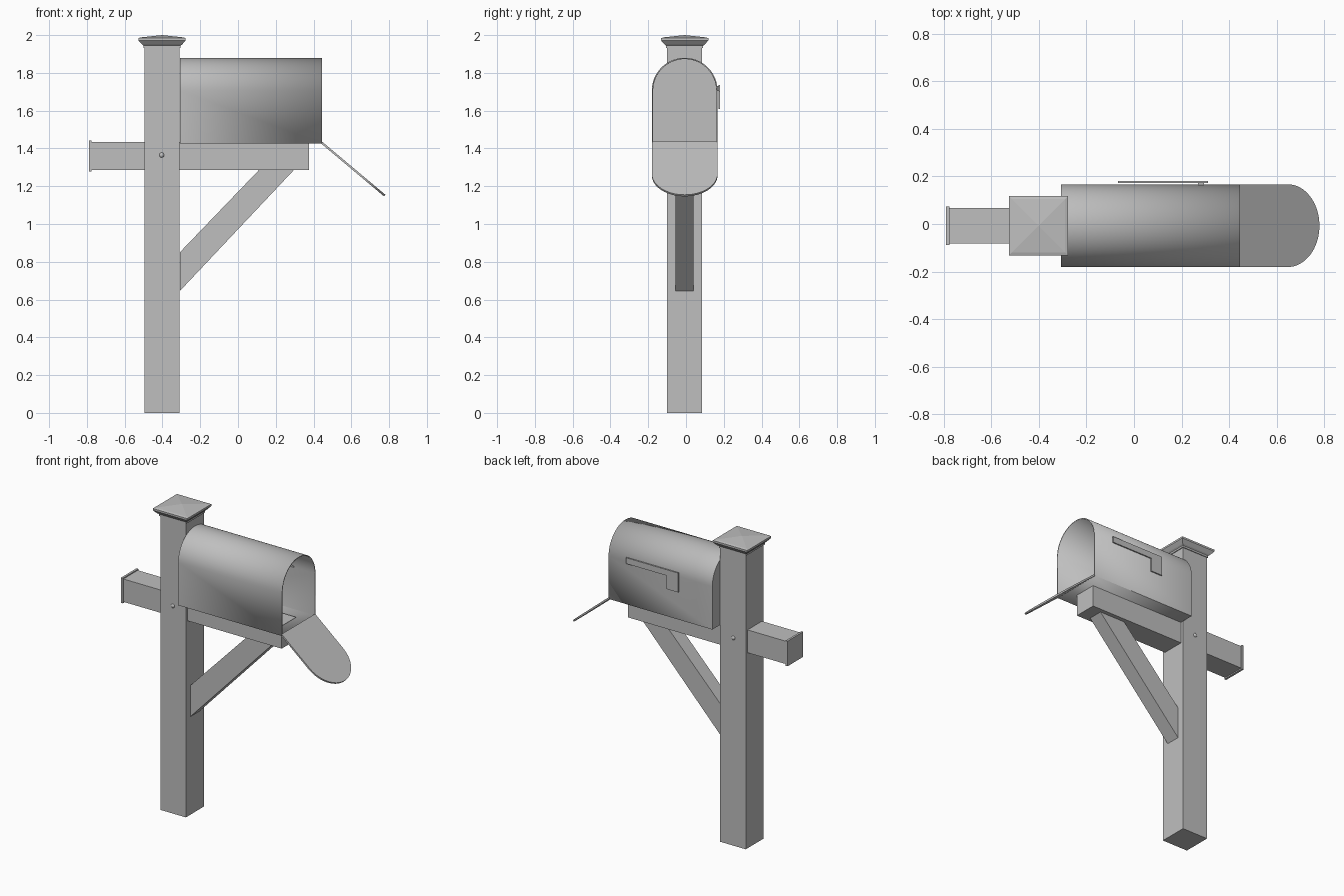
import bpy
import bmesh
from math import pi, sin, cos, radians
from mathutils import Vector, Matrix

cube = bpy.data.objects.get("Cube")
if cube:
    bpy.data.objects.remove(cube, do_unlink=True)

grey = bpy.data.materials.new("plain_grey")
grey.use_nodes = True
COLOUR = (0.52, 0.52, 0.52, 1)
grey.diffuse_color = COLOUR
grey.node_tree.nodes["Principled BSDF"].inputs["Base Color"].default_value = COLOUR

MID_Y = -0.007          # centre line of post, beam and box
POST_X = -0.402


def finish(name, bm, smooth=False):
    bmesh.ops.recalc_face_normals(bm, faces=bm.faces)
    mesh = bpy.data.meshes.new(name)
    bm.to_mesh(mesh)
    bm.free()
    mesh.materials.append(grey)
    obj = bpy.data.objects.new(name, mesh)
    bpy.context.collection.objects.link(obj)
    if smooth:
        bpy.ops.object.select_all(action='DESELECT')
        obj.select_set(True)
        bpy.context.view_layer.objects.active = obj
        bpy.ops.object.shade_smooth_by_angle(angle=radians(35))
    return obj


def box(name, low, high):
    bm = bmesh.new()
    low, high = Vector(low), Vector(high)
    size = high - low
    bmesh.ops.create_cube(bm, size=1, matrix=Matrix.Translation((low + high) / 2)
                          @ Matrix.Diagonal((*size, 1)))
    return finish(name, bm)


def prism(name, points, offset, front_open=False, smooth=False):
    """Extrude a closed outline by an offset vector; the far end may stay open."""
    bm = bmesh.new()
    near = [bm.verts.new(p) for p in points]
    far = [bm.verts.new(Vector(p) + Vector(offset)) for p in points]
    bm.faces.new(near)
    if not front_open:
        bm.faces.new(far)
    for i in range(len(near)):
        j = (i + 1) % len(near)
        bm.faces.new((near[i], near[j], far[j], far[i]))
    return finish(name, bm, smooth)


def arch(radius, straight, steps=32):
    """Upright outline: flat foot, straight sides and a half-round top."""
    arc = [(radius * cos(pi * i / steps), straight + radius * sin(pi * i / steps))
           for i in range(steps + 1)]
    return [(-radius, 0), (radius, 0)] + arc


# Post and crossbeam with its end plate
box("post", (POST_X - 0.093, MID_Y - 0.093, 0), (POST_X + 0.093, MID_Y + 0.093, 1.94))
box("crossbeam", (-0.78, MID_Y - 0.075, 1.285), (0.375, MID_Y + 0.075, 1.435))
box("beam_end_plate", (-0.79, MID_Y - 0.081, 1.277), (-0.776, MID_Y + 0.081, 1.442))

# Post cap: stacked square rings closed by a low pyramid
bm = bmesh.new()
rings = []
for half, z in ((0.098, 1.932), (0.098, 1.944), (0.106, 1.950), (0.122, 1.968),
                (0.125, 1.972), (0.125, 1.984), (0.112, 1.988)):
    rings.append([bm.verts.new((POST_X + sx * half, MID_Y + sy * half, z))
                  for sx, sy in ((-1, -1), (1, -1), (1, 1), (-1, 1))])
for lower, upper in zip(rings, rings[1:]):
    for i in range(4):
        j = (i + 1) % 4
        bm.faces.new((lower[i], lower[j], upper[j], upper[i]))
bm.faces.new(rings[0])
apex = bm.verts.new((POST_X, MID_Y, 2.0))
for i in range(4):
    bm.faces.new((rings[-1][i], rings[-1][(i + 1) % 4], apex))
finish("post_cap", bm)

# Diagonal brace
brace = [(-0.308, 0.645), (0.297, 1.287), (0.112, 1.287), (-0.308, 0.85)]
prism("brace", [(x, MID_Y - 0.048, z) for x, z in brace], (0, 0.096, 0))

# Bolt heads on both sides of the post
for side, name in ((-1, "front_bolt"), (1, "back_bolt")):
    bm = bmesh.new()
    bmesh.ops.create_uvsphere(bm, u_segments=16, v_segments=10, radius=0.013,
                              matrix=Matrix.Translation((POST_X - 0.002, MID_Y + side * 0.093, 1.365))
                              @ Matrix.Diagonal((1, 0.7, 1, 1)))
    finish(name, bm, True)

# Hollow mailbox body, open toward +x
RADIUS = 0.174
body = prism("mailbox_body", [(-0.308, MID_Y + y, 1.425 + z) for y, z in arch(RADIUS, 0.281)],
             (0.754, 0, 0), front_open=True, smooth=True)
shell = body.modifiers.new("wall", 'SOLIDIFY')
shell.thickness = 0.007
shell.offset = -1

# Open door hanging forward from the floor edge
slope = Vector((0.766, 0, -0.643))
hinge = Vector((0.444, MID_Y, 1.437))
door = [hinge + slope * z + Vector((0, y, 0)) for y, z in arch(RADIUS, 0.265)]
prism("mailbox_door", door, Vector((-0.643, 0, -0.766)) * 0.011, smooth=True)

# Signal flag lying along the back side
flag = [(0.312, 1.737), (-0.068, 1.737), (-0.068, 1.61), (0.015, 1.61),
        (0.015, 1.698), (0.312, 1.698)]
prism("signal_flag", [(x, 0.172, z) for x, z in flag], (0, 0.008, 0))
box("flag_pivot", (0.27, 0.16, 1.705), (0.295, 0.174, 1.73))
